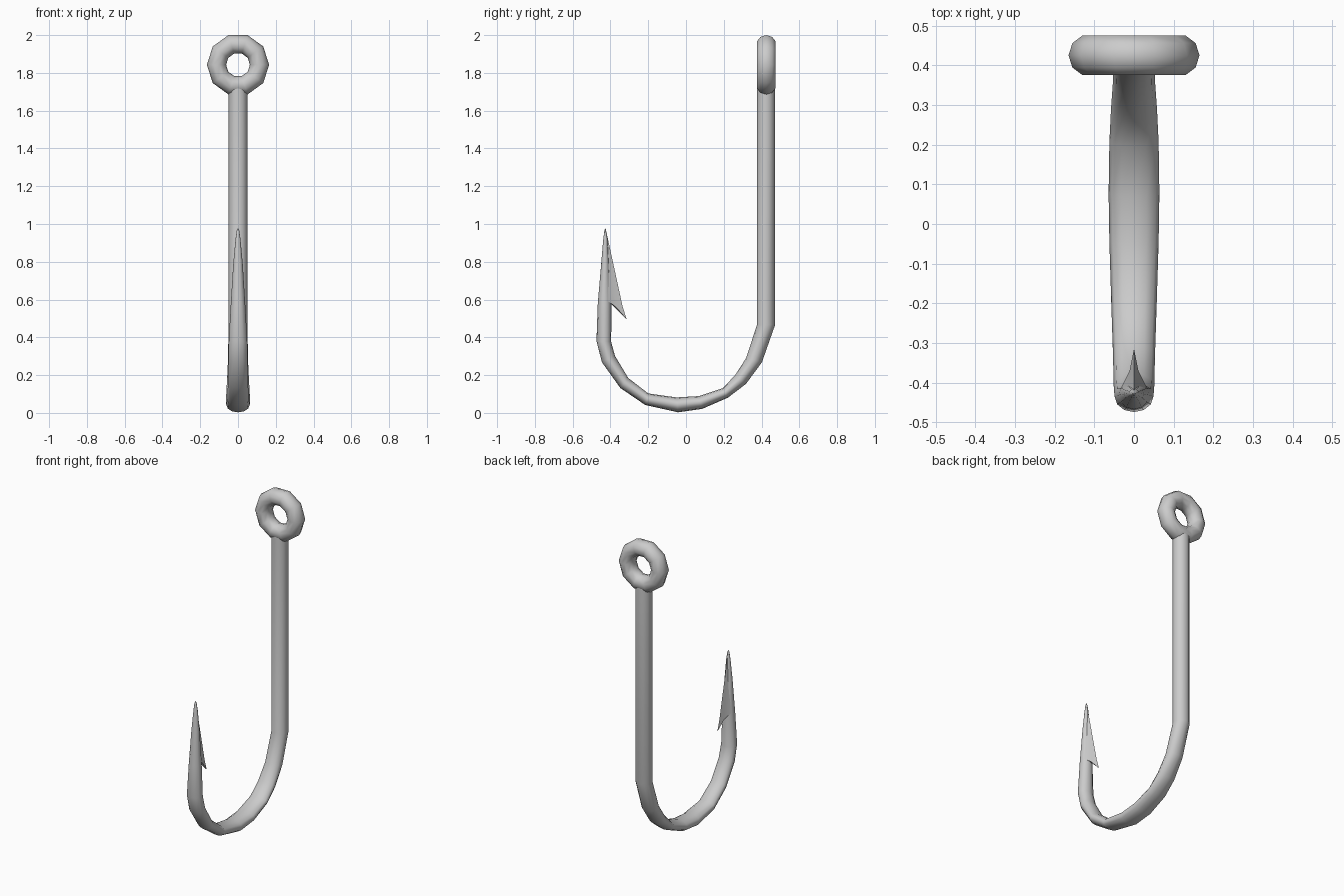
import bpy, bmesh, math
from mathutils import Vector

if "Cube" in bpy.data.objects:
    bpy.data.objects.remove(bpy.data.objects["Cube"])


def add_object(name, bm, angle=60):
    bmesh.ops.recalc_face_normals(bm, faces=bm.faces[:])
    mesh = bpy.data.meshes.new(name)
    bm.to_mesh(mesh)
    bm.free()
    obj = bpy.data.objects.new(name, mesh)
    bpy.context.collection.objects.link(obj)
    bpy.ops.object.select_all(action='DESELECT')
    obj.select_set(True)
    bpy.context.view_layer.objects.active = obj
    bpy.ops.object.shade_smooth_by_angle(angle=math.radians(angle))
    return obj


def bridge(bm, rings):
    for a, b in zip(rings, rings[1:]):
        n = len(a)
        for i in range(n):
            j = (i + 1) % n
            bm.faces.new((a[i], a[j], b[j], b[i]))


# Shank, bend and point: outer y, z / inner y, z / half width in x
SECTIONS = [
    (0.472, 1.74, 0.376, 1.74, 0.050),
    (0.472, 0.467, 0.376, 0.467, 0.050),
    (0.402, 0.268, 0.318, 0.290, 0.053),
    (0.317, 0.153, 0.260, 0.200, 0.058),
    (0.221, 0.080, 0.195, 0.131, 0.062),
    (0.085, 0.021, 0.069, 0.089, 0.064),
    (-0.042, 0.003, -0.051, 0.082, 0.062),
    (-0.216, 0.042, -0.200, 0.103, 0.057),
    (-0.348, 0.132, -0.306, 0.185, 0.053),
    (-0.445, 0.268, -0.376, 0.302, 0.051),
    (-0.474, 0.380, -0.396, 0.376, 0.049),
    (-0.467, 0.580, -0.395, 0.578, 0.038),
    (-0.449, 0.790, -0.408, 0.790, 0.025),
    (-0.438, 0.920, -0.416, 0.920, 0.013),
    (-0.432, 0.965, -0.423, 0.965, 0.007),
    (-0.428, 0.977, -0.426, 0.977, 0.002),
]
SIDES = 12
bm = bmesh.new()
rings = []
for oy, oz, iy, iz, w in SECTIONS:
    outer, inner = Vector((0, oy, oz)), Vector((0, iy, iz))
    mid, half = (outer + inner) / 2, (outer - inner) / 2
    angles = [2 * math.pi * k / SIDES for k in range(SIDES)]
    rings.append([bm.verts.new(mid + half * math.cos(a) + Vector((w * math.sin(a), 0, 0)))
                  for a in angles])
bridge(bm, rings)
bm.faces.new(rings[0])
bm.faces.new(rings[-1])
add_object("hook_body", bm)

# Barb: thin ridge blending into the point
bm = bmesh.new()
top = bm.verts.new((0, -0.423, 0.965))
heel = bm.verts.new((0, -0.336, 0.565))
spike = bm.verts.new((0, -0.315, 0.497))
root = bm.verts.new((0, -0.41, 0.590))
for s in (-1, 1):
    base = bm.verts.new((s * 0.032, -0.412, 0.590))
    neck = bm.verts.new((s * 0.011, -0.370, 0.560))
    bm.faces.new((top, base, neck))
    bm.faces.new((top, neck, heel))
    bm.faces.new((heel, neck, spike))
    bm.faces.new((neck, base, root))
    bm.faces.new((neck, root, spike))
    bm.faces.new((top, root, base))
add_object("barb", bm, 40)

# Eye: ten-sided ring at the top of the shank
bm = bmesh.new()
SEG, TUBE = 10, 10
rings = []
for i in range(SEG):
    a = 2 * math.pi * i / SEG
    ring = []
    for k in range(TUBE):
        t = 2 * math.pi * (k + 0.0) / TUBE
        r = 0.114 + 0.051 * math.cos(t)
        ring.append(bm.verts.new((r * math.cos(a), 0.425 + 0.0525 * math.sin(t),
                                  1.843 + r * math.sin(a))))
    rings.append(ring)
bridge(bm, rings + rings[:1])
add_object("eye_ring", bm)
